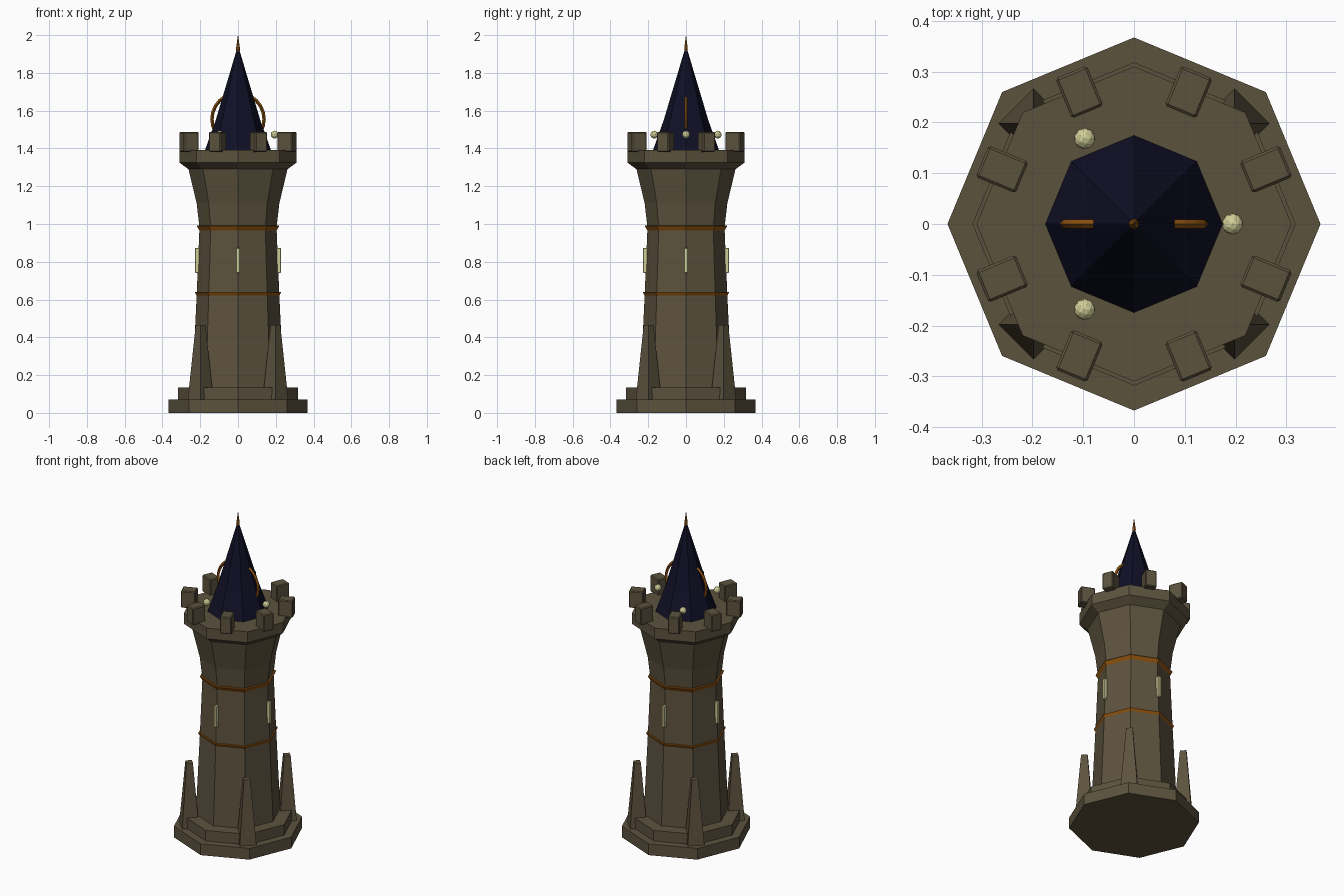
import bpy, math
from math import cos, sin, pi, radians

cube = bpy.data.objects.get("Cube")
if cube:
    bpy.data.objects.remove(cube, do_unlink=True)


def material(name, rgb):
    m = bpy.data.materials.new(name)
    m.use_nodes = True
    m.diffuse_color = (*rgb, 1)
    bsdf = next(n for n in m.node_tree.nodes if n.type == 'BSDF_PRINCIPLED')
    bsdf.inputs["Base Color"].default_value = (*rgb, 1)
    return m


STONE = material("brown stone", (0.108, 0.085, 0.048))
NAVY = material("dark navy", (0.005, 0.005, 0.020))
COPPER = material("copper orange", (0.27, 0.085, 0.005))
GLOW = material("pale yellow", (0.64, 0.62, 0.31))


def lathe(name, profile, mat, sides=8, center=(0, 0)):
    """Closed faceted solid from (radius, z) rings; first corner lies on +x."""
    verts = [(r * cos(2 * pi * i / sides), r * sin(2 * pi * i / sides), z)
             for r, z in profile for i in range(sides)]
    faces = [tuple(reversed(range(sides))),
             tuple(range(len(verts) - sides, len(verts)))]
    for k in range(len(profile) - 1):
        for i in range(sides):
            j = (i + 1) % sides
            a, b = k * sides, (k + 1) * sides
            faces.append((a + i, a + j, b + j, b + i))
    me = bpy.data.meshes.new(name)
    me.from_pydata(verts, [], faces)
    me.materials.append(mat)
    ob = bpy.data.objects.new(name, me)
    ob.location = (*center, 0)
    bpy.context.collection.objects.link(ob)
    return ob


def box(name, size, radius, angle, z, mat, bevel):
    """Bevelled block set at a polar position and turned to face outward."""
    bpy.ops.mesh.primitive_cube_add(
        size=1, location=(radius * cos(angle), radius * sin(angle), z),
        rotation=(0, 0, angle))
    ob = bpy.context.object
    ob.name = name
    ob.scale = size
    bpy.ops.object.transform_apply(location=False, rotation=False, scale=True)
    mod = ob.modifiers.new("Bevel", 'BEVEL')
    mod.width = bevel
    mod.segments = 1
    ob.data.materials.append(mat)
    return ob


# Stepped foundation
lathe("base_slab", [(0.367, 0), (0.367, 0.07)], STONE)
lathe("base_step", [(0.318, 0.07), (0.318, 0.135)], STONE)

# Tapered shaft flaring into the walkway platform
lathe("tower_shaft", [(0.242, 0.13), (0.219, 0.62), (0.204, 0.98),
                      (0.219, 1.11), (0.262, 1.29)], STONE)
lathe("battlement_platform", [(0.262, 1.29), (0.31, 1.325), (0.31, 1.392)], STONE)

# Metal bands around the shaft, wider at the top
for label, z, r in (("lower", 0.627, 0.213), ("upper", 0.979, 0.203)):
    lathe(label + "_band", [(r, z - 0.015), (r + 0.015, z + 0.01),
                            (r + 0.012, z + 0.014)], COPPER)

# Free-standing tapered corner buttresses
for i in range(4):
    a = radians(45 + 90 * i)
    lathe(f"buttress_{i + 1}", [(0.068, 0.07), (0.026, 0.465)], STONE, 4,
          (0.28 * cos(a), 0.28 * sin(a)))

# Lit slit windows on the four axis corners
for i in range(4):
    box(f"window_{i + 1}", (0.024, 0.02, 0.134), 0.215, i * pi / 2, 0.807, GLOW, 0.003)

# Merlons over each side of the platform
for i in range(8):
    box(f"merlon_{i + 1}", (0.085, 0.067, 0.105), 0.281, radians(22.5 + 45 * i),
        1.435, STONE, 0.005)

# Spire and its finial
lathe("spire_roof", [(0.175, 1.39), (0.118, 1.55), (0.006, 1.925)], NAVY)
lathe("finial", [(0.006, 1.90), (0.011, 1.925), (0.0006, 2.0)], COPPER, 6)

# Upright ring piercing the spire
bpy.ops.mesh.primitive_torus_add(major_segments=24, minor_segments=4,
                                 major_radius=0.138, minor_radius=0.009,
                                 location=(0, 0, 1.555), rotation=(pi / 2, 0, 0))
ring = bpy.context.object
ring.name = "spire_ring"
ring.data.materials.append(COPPER)

# Floating orbs around the spire
for i in range(3):
    a = 2 * pi * i / 3
    bpy.ops.mesh.primitive_ico_sphere_add(
        subdivisions=2, radius=0.021,
        location=(0.194 * cos(a), 0.194 * sin(a), 1.473))
    orb = bpy.context.object
    orb.name = f"orb_{i + 1}"
    orb.data.materials.append(GLOW)
